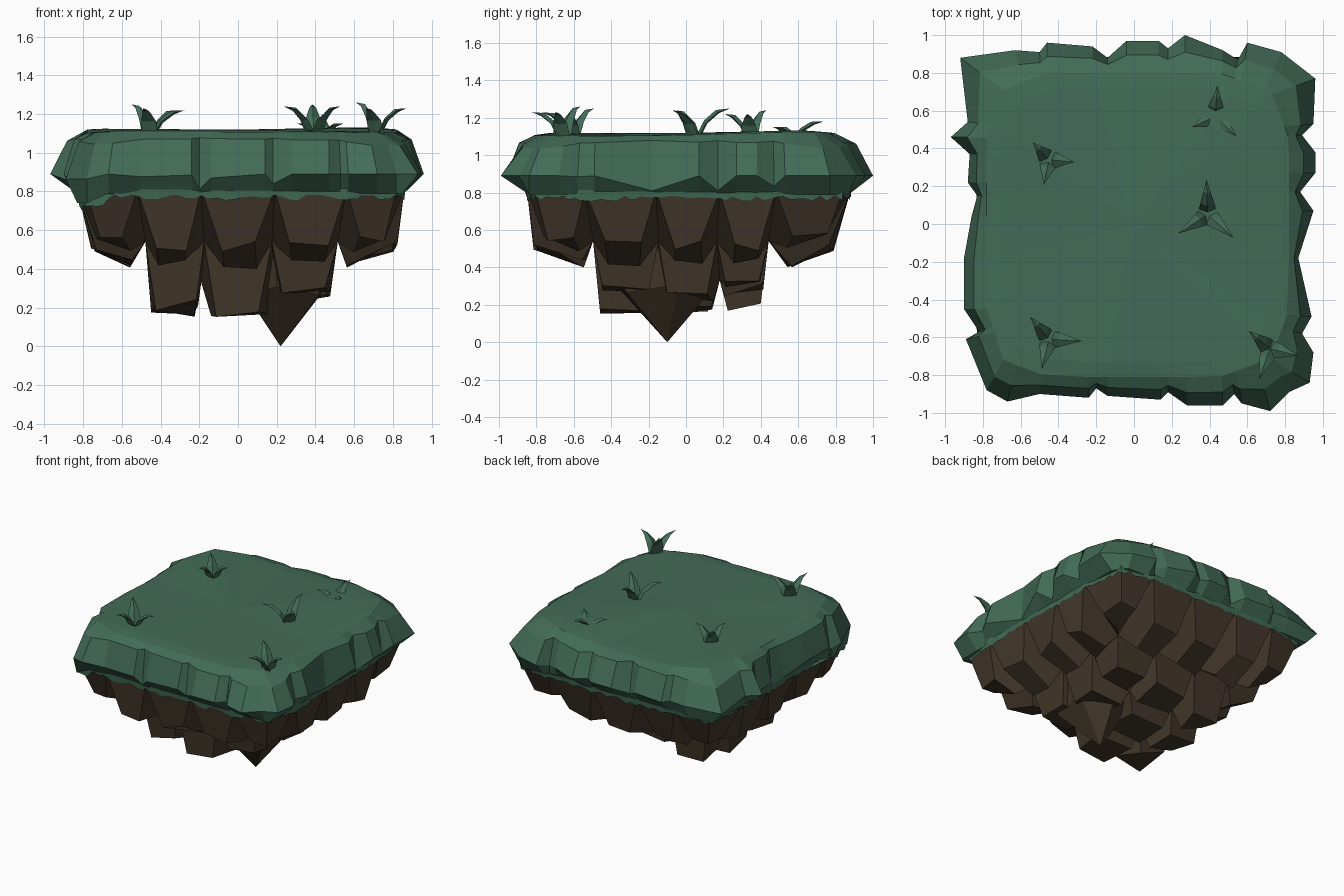
import bpy, bmesh, math, random
from mathutils import Vector

if "Cube" in bpy.data.objects:
    bpy.data.objects.remove(bpy.data.objects["Cube"])

random.seed(4)


def material(name, rgb):
    m = bpy.data.materials.new(name)
    m.diffuse_color = (*rgb, 1)
    m.use_nodes = True
    m.node_tree.nodes["Principled BSDF"].inputs["Base Color"].default_value = m.diffuse_color
    return m


GREEN = material("grass green", (0.056, 0.149, 0.096))
BROWN = material("dirt brown", (0.056, 0.039, 0.024))


def finish(bm, name, mat):
    bmesh.ops.remove_doubles(bm, verts=bm.verts, dist=0.0005)
    bmesh.ops.recalc_face_normals(bm, faces=bm.faces)
    me = bpy.data.meshes.new(name)
    bm.to_mesh(me)
    bm.free()
    me.materials.append(mat)
    ob = bpy.data.objects.new(name, me)
    bpy.context.collection.objects.link(ob)
    return ob


def loft(bm, rings):
    """Join equal-length closed rings with quads; a one-point ring makes a tip."""
    vr = [[bm.verts.new(p) for p in r] for r in rings]
    for a, b in zip(vr, vr[1:]):
        n = max(len(a), len(b))
        for i in range(n):
            f = []
            for v in (a[i % len(a)], a[(i + 1) % n % len(a)],
                      b[(i + 1) % n % len(b)], b[i % len(b)]):
                if v not in f:
                    f.append(v)
            bm.faces.new(f)
    return vr


def clamp(v, lo, hi):
    return max(lo, min(hi, v))


def top_z(x, y):
    return 1.113 + 0.014 * math.cos(4 * x + 0.6) * math.cos(3 * y + 1) + 0.012 * x * x


# Grass slab: notched square outline, rolled edge and undercut lip
front = [(-.78, -.88), (-.67, -.94), (-.50, -.90), (-.24, -.92), (-.20, -.87), (-.14, -.91),
         (.14, -.93), (.18, -.89), (.28, -.96), (.47, -.96), (.53, -.90), (.57, -.95),
         (.72, -.99), (.82, -.89), (.93, -.84)]
right = [(.95, -.68), (.89, -.58), (.94, -.49), (.87, -.18), (.95, .07), (.88, .17),
         (.96, .27), (.96, .38), (.89, .47), (.95, .53), (.96, .77)]
back = [(.78, .91), (.60, .96), (.55, .87), (.47, .92), (.27, 1.0), (.18, .93), (.13, .97),
        (-.04, .97), (-.14, .88), (-.22, .94), (-.46, .96), (-.50, .91), (-.63, .92), (-.92, .88)]
left = [(-.88, .54), (-.97, .46), (-.87, .37), (-.88, .22), (-.83, .15), (-.86, .04),
        (-.90, -.18), (-.90, -.45), (-.82, -.57), (-.89, -.61)]
outline = front + right + back + left

mid, inner, bevel, rim, lip = [], [], [], [], []
for x, y in outline:
    ix, iy = clamp(x, -.78, .82), clamp(y, -.81, .80)
    corner = clamp((min(abs(ix), abs(iy)) - .45) / .35, 0, 1)
    ix, iy = ix * (1 - .12 * corner), iy * (1 - .12 * corner)
    d = math.hypot(x - ix, y - iy)
    mid.append((ix * .9, iy * .9, top_z(ix * .9, iy * .9)))
    inner.append((ix, iy, top_z(ix, iy) - .008))
    bevel.append((ix + (x - ix) * .55, iy + (y - iy) * .55, 1.085 - .12 * d - .02 * corner))
    droop = .05 if x < -.75 and y < -.5 else 0
    rim.append((x, y, .81 + clamp((d - .06) * 1.5, 0, .08) - droop * .5))
    lip.append((clamp(x, -.83, .85), clamp(y, -.84, .87), .79 - droop))
bm = bmesh.new()
vr = loft(bm, [[(0, 0, top_z(0, 0))], mid, inner, bevel, rim, lip])
bm.faces.new(vr[-1])
finish(bm, "grass_slab", GREEN)

# Rock underside: 5 x 5 tapered chunks hanging from a stepped bowl
gx = [-.83, -.52, -.19, .19, .56, .86]
gy = [-.85, -.54, -.16, .18, .48, .88]
ring_z = [.81, .54, .33]
inner_depth = [[.19, .15, .28],     # front row, left to right
               [.18, .18, .25],
               [.20, .28, .28]]
bm = bmesh.new()
node = {}
for i in range(6):
    for j in range(6):
        r = min(i, j, 5 - i, 5 - j)
        k = .92 if r == 1 else 1
        if i in (0, 5) and j in (0, 5):
            k = .95
        node[i, j] = bm.verts.new((gx[i] * k, gy[j] * k, ring_z[r]))
for i in range(5):
    for j in range(5):
        quad = [node[i, j], node[i + 1, j], node[i + 1, j + 1], node[i, j + 1]]
        c = sum((v.co for v in quad), Vector()) / 4
        ex, ey = i in (0, 4), j in (0, 4)
        # rim chunks narrow sideways but keep a steeper outer wall
        kx = (.52 if i == 0 else .7) if ex else (.48 if ey else .7)
        ky = (.5 if j == 4 else .72) if ey else (.48 if ex else .7)
        if ex and ey:
            kx = ky = .48
        low = []
        for v in quad:
            o = v.co - c
            p = Vector((c.x + o.x * (kx + random.uniform(-.1, .1)),
                        c.y + o.y * (ky + random.uniform(-.1, .1)), 0))
            if ex or ey:
                p.z = .25 + .33 * v.co.z + (.05 if ex and ey else 0)
            else:
                p.z = inner_depth[j - 1][i - 1] + .15 * (v.co.z - .38)
            p.z += random.uniform(-.03, .03)
            low.append(bm.verts.new(p))
        for n in range(4):
            m = (n + 1) % 4
            bm.faces.new((quad[n], quad[m], low[m], low[n]))
        bm.faces.new(low)
perimeter = ([(i, 0) for i in range(5)] + [(5, j) for j in range(5)] +
             [(i, 5) for i in range(5, 0, -1)] + [(0, j) for j in range(5, 0, -1)])
corners = [node[p].co.copy() for p in perimeter]
bm.faces.new([node[p] for p in perimeter])
finish(bm, "rock_underside", BROWN)

# Lowest rock spike, flaring up into the chunks around it
base = [(.04, -.25), (.20, -.38), (.42, -.32), (.46, -.04), (.28, .13), (.06, .06)]
bm = bmesh.new()
vr = loft(bm, [[(.22 + (x - .22) * 1.12, -.1 + (y + .1) * 1.12, .52) for x, y in base],
               [(x, y, .27 + .04 * (n % 2)) for n, (x, y) in enumerate(base)],
               [(.22, -.10, 0)]])
bm.faces.new(vr[0])
finish(bm, "rock_spike", BROWN)

# Ragged grass edge lying over the top of the rock
bm = bmesh.new()
upper, lower = [], []
for a, b in zip(corners, corners[1:] + corners[:1]):
    for n in range(9):
        p = a.lerp(b, n / 9) * 1.006
        drop = .05 if p.x < -.7 and p.y < -.6 else 0
        upper.append((p.x, p.y, .815))
        lower.append((p.x * .992, p.y * .992, .768 - drop + random.uniform(-.015, .015)))
loft(bm, [upper, lower])
finish(bm, "grass_fringe", GREEN)


# Grass tufts: three curved, keeled blades each
def blade(bm, x, y, z, ang, reach, rise):
    d = Vector((math.cos(ang), math.sin(ang), 0))
    s = Vector((-d.y, d.x, 0))
    rings = []
    for t, w in ((0, .045), (.35, .038), (.7, .018)):
        c = Vector((x, y, z)) + d * (.015 + reach * t ** 1.3)
        c.z += rise * (1 - (1 - t) ** 1.8)
        rings.append([c + s * w, c - d * .012 + Vector((0, 0, .010)), c - s * w,
                      c + d * .006 - Vector((0, 0, .006))])
    tip = Vector((x, y, z + rise)) + d * (.015 + reach)
    loft(bm, rings + [[tip]])


tufts = [  # x, y, base z, [(angle, reach, rise)]
    (-.45, .34, 1.09, [(133, .11, .15), (-5, .12, .13), (258, .12, .13)]),
    (.43, .57, 1.08, [(86, .15, .10), (205, .12, .07), (-43, .14, .07)]),
    (.39, .05, 1.09, [(92, .17, .16), (213, .17, .15), (-42, .17, .15)]),
    (-.45, -.61, 1.09, [(130, .14, .16), (-3, .16, .13), (256, .15, .14)]),
    (.72, -.66, 1.10, [(140, .13, .16), (-14, .14, .13), (250, .16, .13)])]
for n, (x, y, z, blades) in enumerate(tufts):
    bm = bmesh.new()
    for ang, reach, rise in blades:
        blade(bm, x, y, z, math.radians(ang), reach, rise)
    finish(bm, f"grass_tuft_{n + 1}", GREEN)
